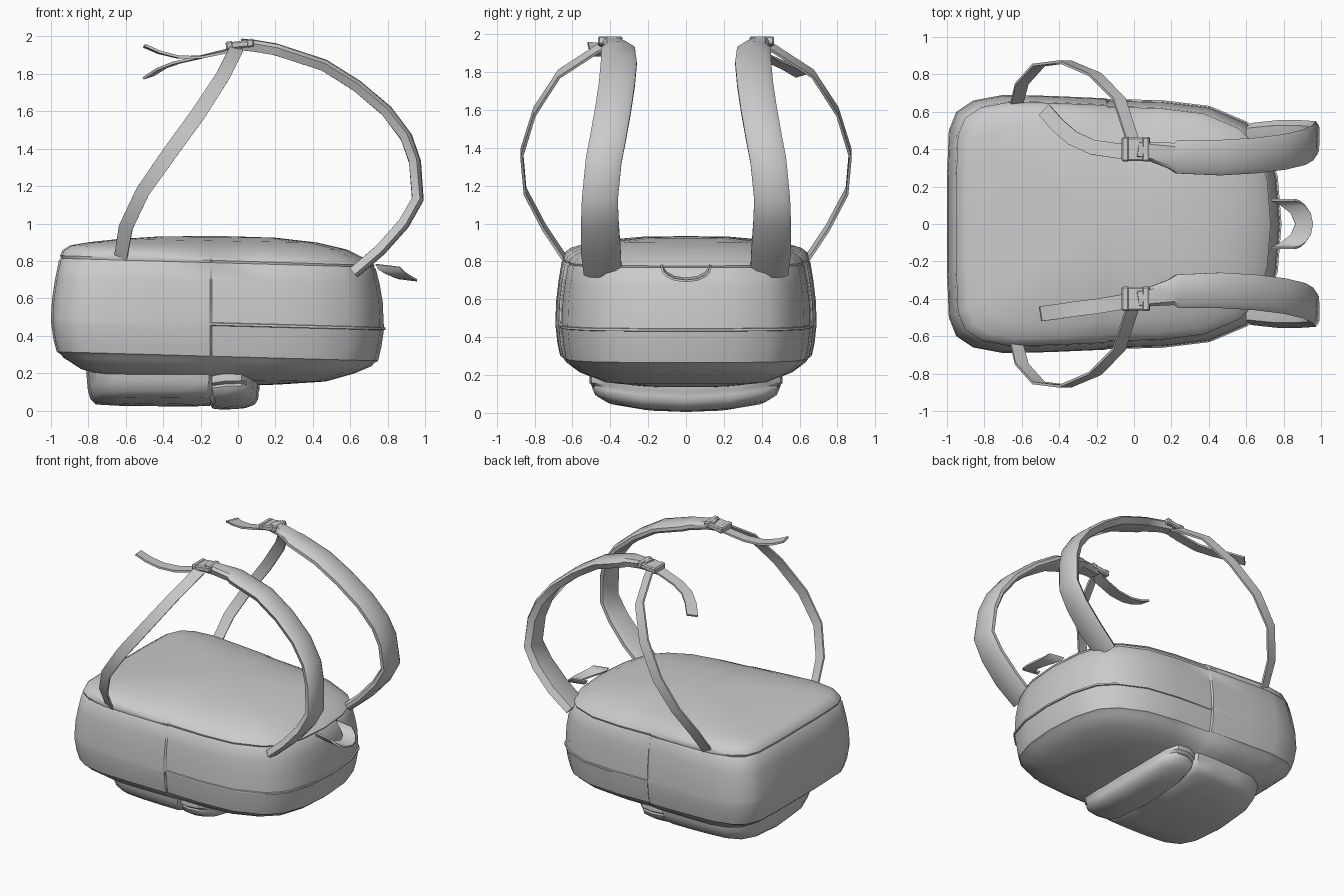
import bpy, math
from mathutils import Vector

if "Cube" in bpy.data.objects:
    bpy.data.objects.remove(bpy.data.objects["Cube"])


def make(name, verts, faces, angle=38):
    me = bpy.data.meshes.new(name)
    me.from_pydata(verts, [], faces)
    ob = bpy.data.objects.new(name, me)
    bpy.context.collection.objects.link(ob)
    bpy.ops.object.select_all(action='DESELECT')
    ob.select_set(True)
    bpy.context.view_layer.objects.active = ob
    bpy.ops.object.mode_set(mode='EDIT')
    bpy.ops.mesh.select_all(action='SELECT')
    bpy.ops.mesh.normals_make_consistent(inside=False)
    bpy.ops.object.mode_set(mode='OBJECT')
    bpy.ops.object.shade_smooth_by_angle(angle=math.radians(angle))
    return ob


def skin(n, rows):
    """Quads between successive closed rings of n points, capped at both ends."""
    f = [(r * n + i, r * n + (i + 1) % n, (r + 1) * n + (i + 1) % n, (r + 1) * n + i)
         for r in range(rows - 1) for i in range(n)]
    return f + [tuple(range(n)), tuple(range((rows - 1) * n, rows * n))]


def loft(name, half, rings, bow=0.0):
    """Stack scaled copies of a mirrored outline; each ring is scale, z at left, z at right."""
    out = half + [(x, -y) for x, y in reversed(half[1:-1])]
    x0, x1 = half[0][0], half[-1][0]
    cx = (x0 + x1) / 2
    verts = []
    for s, zl, zr, *flange in rings:
        for x, y in out:
            k = s + (flange[0] if flange and x > -0.145 else 0)
            px, py = cx + (x - cx) * k, y * k
            t = (px - x0) / (x1 - x0)
            verts.append((px, py, zl + (zr - zl) * t + bow * py * py))
    return make(name, verts, skin(len(out), len(rings)))


FLAT = [(.5, .5), (-.5, .5), (-.5, -.5), (.5, -.5)]
PAD = [(.5, .2), (.36, .5), (0, .56), (-.36, .5), (-.5, .2),
       (-.5, -.2), (-.36, -.5), (.36, -.5)]


def strap(name, pts, across, thick, side=1, section=FLAT, square=True):
    """Sweep a section along (x, y, z, width) points; across = width direction."""
    P = [Vector((p[0], p[1] * side, p[2])) for p in pts]
    W0 = Vector((across[0], across[1] * side, across[2])).normalized()
    verts = []
    for i, p in enumerate(P):
        T = (P[min(i + 1, len(P) - 1)] - P[max(i - 1, 0)]).normalized()
        W = (W0 - T * W0.dot(T)).normalized() if square else W0
        N = W.cross(T).normalized() * side
        verts += [p + W * a * pts[i][3] + N * b * thick for a, b in section]
    return make(name, verts, skin(len(section), len(P)))


def box(name, loc, size, tilt):
    bpy.ops.mesh.primitive_cube_add(size=1, location=loc, rotation=(0, tilt, 0))
    ob = bpy.context.object
    ob.name = name
    ob.scale = size
    bpy.ops.object.transform_apply(location=False, rotation=False, scale=True)
    b = ob.modifiers.new("bevel", 'BEVEL')
    b.width, b.segments = 0.008, 1
    return ob


# main bag, lying on its front, with a step where the side pockets begin
body_half = [(-1, 0), (-1, .25), (-.99, .5), (-.95, .6), (-.86, .66), (-.7, .69),
             (-.45, .685), (-.15, .672), (-.14, .662), (.15, .655), (.4, .625),
             (.6, .54), (.7, .44), (.76, .25), (.78, 0)]
loft("bag_body", body_half, [
    (.08, .14, .13), (.35, .145, .135), (.65, .18, .15), (.82, .225, .195),
    (.925, .285, .235), (.945, .305, .255), (.965, .315, .265), (.985, .38, .34),
    (1, .475, .43), (1, .48, .432, .01), (1, .49, .444, .01), (1, .495, .446),
    (.993, .6, .58), (.976, .7, .67), (.952, .805, .755),
    (.94, .815, .765), (.945, .83, .775), (.93, .86, .785), (.885, .887, .81),
    (.78, .905, .855), (.6, .923, .892), (.35, .937, .918), (.08, .94, .925)])

# front pocket under the bag
pocket_half = [(-.81, 0), (-.8, .28), (-.76, .42), (-.66, .49), (-.5, .51),
               (-.3, .515), (-.15, .51), (-.12, .47), (-.105, .25), (-.1, 0)]
loft("front_pocket", pocket_half, [
    (.99, .25, .28), (1, .19, .19), (.98, .11, .1), (.94, .06, .05),
    (.86, .033, .025), (.5, .028, .018), (.1, .028, .018)], bow=.22)

# rolled upper lip of the pocket, with a zip groove
lip_half = [(-.16, 0), (-.16, .38), (-.14, .48), (-.07, .51), (.02, .5),
            (.08, .43), (.105, .26), (.115, 0)]
loft("pocket_lip", lip_half, [
    (.95, .24, .24), (1, .16, .17), (1, .095, .11), (.96, .085, .098),
    (.97, .072, .085), (.94, .035, .06), (.82, .008, .035), (.45, 0, .018),
    (.1, 0, .016)], bow=.22)

shoulder = [(.62, .44, .74, .2), (.76, .45, .86, .21), (.885, .455, 1.0, .2),
            (.96, .455, 1.13, .19), (.945, .435, 1.33, .19), (.9, .41, 1.46, .19),
            (.795, .385, 1.6, .19), (.635, .365, 1.735, .19), (.46, .355, 1.845, .19),
            (.23, .36, 1.92, .18), (.2, .365, 1.93, .14), (.08, .39, 1.95, .1),
            (.02, .4, 1.955, .1)]
lower = [(-.63, .63, .8, .07), (-.6, .75, .98, .075), (-.51, .85, 1.17, .075),
         (-.37, .868, 1.37, .08), (-.21, .8, 1.59, .08), (-.08, .67, 1.79, .075),
         (-.015, .47, 1.92, .075), (0, .41, 1.95, .07)]
tails = {1: [(.03, .4, 1.95, .09), (-.08, .39, 1.92, .08), (-.22, .41, 1.885, .08),
             (-.33, .46, 1.86, .08), (-.41, .53, 1.83, .08), (-.48, .61, 1.785, .08)],
         -1: [(.03, .4, 1.95, .09), (-.08, .42, 1.915, .08), (-.2, .44, 1.89, .08),
              (-.32, .455, 1.89, .08), (-.42, .47, 1.915, .08), (-.5, .48, 1.95, .08)]}

for side, tag in ((1, "left"), (-1, "right")):
    # padded shoulder strap, webbing, loose tail
    strap(tag + "_shoulder_strap", shoulder, (0, 1, 0), .06, side, PAD)
    strap(tag + "_lower_strap", lower, (.85, 0, -.5), .014, side)
    strap(tag + "_strap_tail", tails[side], (.3, 1, 0), .014, side)
    # buckle: plate with two cross bars
    box(tag + "_buckle", (.01, .4 * side, 1.957), (.15, .125, .038), -.12)
    for x in (-.045, .065):
        box(tag + "_buckle_bar", (x, .4 * side, 1.957 + x * .12), (.04, .13, .045), -.12)

# carry loop at the top of the bag: a ribbon sagging between two anchors
loop = [(.8, -.128, .775, .13), (.82, -.12, .75, .14), (.85, -.1, .73, .13),
        (.89, -.06, .71, .11), (.91, 0, .702, .095)]
loop += [(x, -y, z, w) for x, y, z, w in reversed(loop[:-1])]
strap("carry_loop", loop, (1, 0, -.12), .012, square=False)
